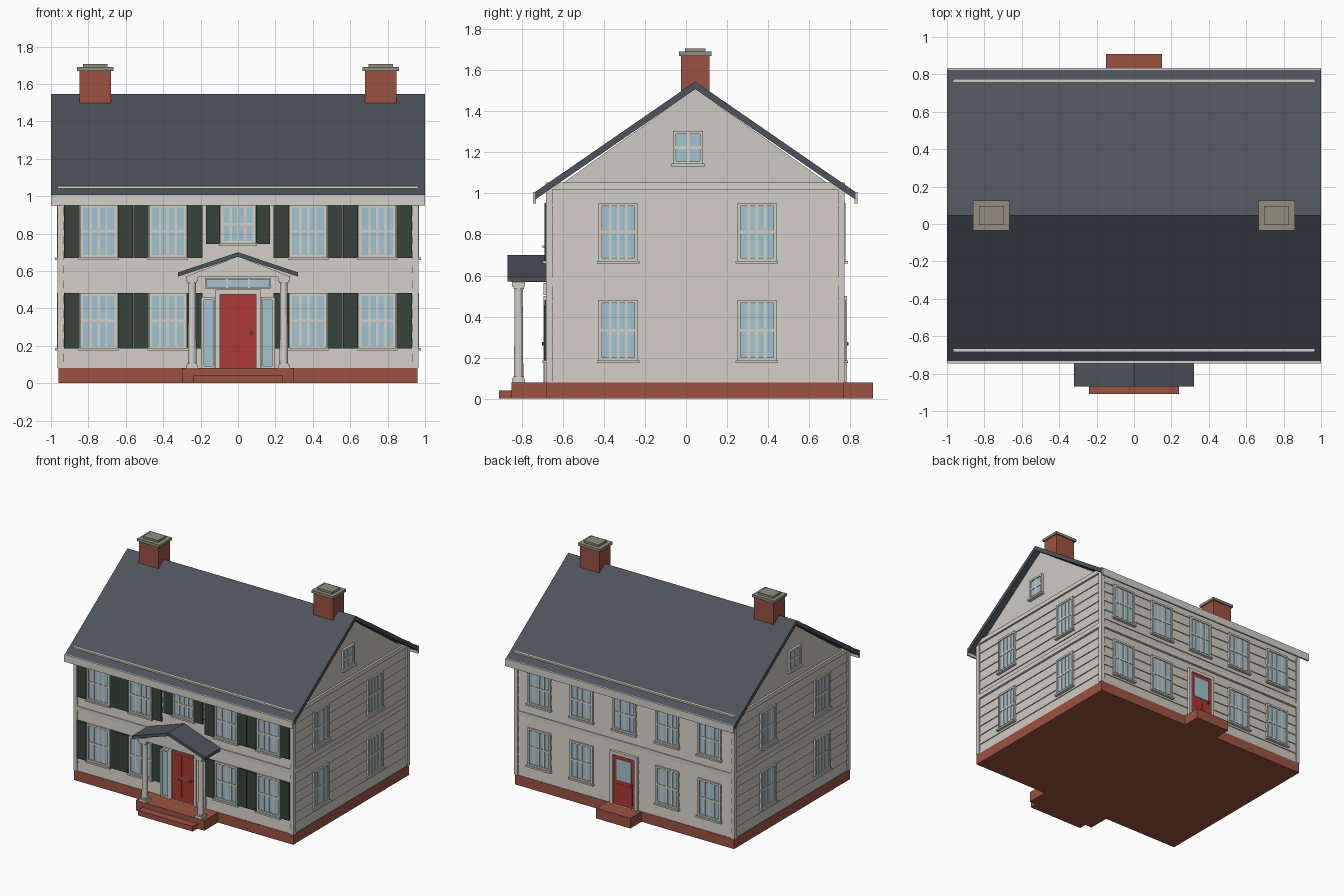
import bpy, bmesh
from math import pi
from mathutils import Matrix, Vector

cube = bpy.data.objects.get("Cube")
if cube:
    bpy.data.objects.remove(cube, do_unlink=True)


def material(name, rgb):
    col = [((c / 255 + 0.055) / 1.055) ** 2.4 for c in rgb] + [1]
    m = bpy.data.materials.new(name)
    m.use_nodes = True
    m.diffuse_color = col
    bsdf = next(n for n in m.node_tree.nodes if n.type == 'BSDF_PRINCIPLED')
    bsdf.inputs["Base Color"].default_value = col
    bsdf.inputs["Roughness"].default_value = 0.8
    return m


MATS = {
    "siding": material("cream_siding", (206, 202, 193)),
    "trim": material("pale_trim", (212, 208, 200)),
    "slate": material("slate_roof", (77, 82, 92)),
    "glass": material("pale_blue_glass", (163, 195, 209)),
    "green": material("dark_green_paint", (53, 68, 59)),
    "red": material("red_door_paint", (172, 56, 52)),
    "brick": material("red_brick", (156, 82, 66)),
    "stone": material("grey_stone", (146, 141, 126)),
    "brass": material("dark_brass", (120, 95, 50)),
}
parts = {}
WORLD = Matrix.Identity(4)


def mesh_for(name, mat):
    return parts.setdefault((name, mat), bmesh.new())


def box(name, mat, x, y, z, frame=WORLD):
    """Box from (min, max) ranges, placed in a wall frame."""
    size = [b - a for a, b in (x, y, z)]
    mid = [(a + b) / 2 for a, b in (x, y, z)]
    m = frame @ Matrix.Translation(mid) @ Matrix.Diagonal(size + [1])
    bmesh.ops.create_cube(mesh_for(name, mat), size=1, matrix=m)


def prism(name, mat, profile, start, end):
    """Extrude a closed profile of points from start along a vector to end."""
    bm = mesh_for(name, mat)
    start, end = Vector(start), Vector(end)
    face = bm.faces.new([bm.verts.new(Vector(p) + start) for p in profile])
    ext = bmesh.ops.extrude_face_region(bm, geom=[face])["geom"]
    verts = [v for v in ext if isinstance(v, bmesh.types.BMVert)]
    bmesh.ops.translate(bm, verts=verts, vec=end - start)


def cylinder(name, mat, pos, r1, r2, depth, sides, rot=WORLD):
    bmesh.ops.create_cone(mesh_for(name, mat), cap_ends=True, segments=sides, radius1=r1,
                          radius2=r2, depth=depth, matrix=Matrix.Translation(pos) @ rot)


# Main dimensions
HX, YF, YB = 0.95, -0.67, 0.76
YM = (YF + YB) / 2

# Wall frames: local x runs along the wall, local -y points outward
FRONT = Matrix.Translation((0, YF, 0))
BACK = Matrix.Translation((0, YB, 0)) @ Matrix.Rotation(pi, 4, 'Z')
LEFT = Matrix.Translation((HX, 0, 0)) @ Matrix.Rotation(pi / 2, 4, 'Z')
RIGHT = Matrix.Translation((-HX, 0, 0)) @ Matrix.Rotation(-pi / 2, 4, 'Z')

# Brick base, porch floor and steps
box("foundation", "brick", (-0.96, 0.96), (-0.68, 0.77), (0, 0.08))
box("porch_floor", "brick", (-0.3, 0.3), (-0.85, -0.67), (0, 0.08))
box("front_step", "brick", (-0.24, 0.24), (-0.91, -0.84), (0, 0.04))
box("back_step", "brick", (-0.15, 0.15), (0.76, 0.91), (0, 0.08))

# Lapped siding: each board ring tapers inward toward its top
walls = mesh_for("walls", "siding")
BOARDS, Z0, Z1 = 12, 0.08, 1.02
step = (Z1 - Z0) / BOARDS
for i in range(BOARDS):
    ret = bmesh.ops.create_cube(walls, size=1)
    for v in ret["verts"]:
        out = 0.007 if v.co.z < 0 else 0
        v.co = (v.co.x * 2 * (HX + out), YM + v.co.y * (YB - YF + 2 * out),
                Z0 + step * (i + v.co.z + 0.5))

# Gable ends
prism("gables", "siding", [(0, YF, 1.0), (0, YB, 1.0), (0, YM, 1.51)], (-HX, 0, 0), (HX, 0, 0))

# Corner boards, belt course and frieze
for sx in (-1, 1):
    for y in (YF - 0.012, YB - 0.02):
        x = sorted((sx * 0.933, sx * 0.964))
        box("corner_boards", "trim", x, (y, y + 0.032), (0.08, 1.02))
for name, z in (("belt_course", (0.557, 0.59)), ("frieze", (1.02, 1.053))):
    e = 0.015 if name == "frieze" else 0.01
    box(name, "trim", (-HX - e, HX + e), (YF - e, YB + e), z)

# Main roof with fascia boards
ridge, eave, half, t = 1.545, 1.007, 0.78, 0.037
prism("main_roof", "slate",
      [(0, YM - half, eave), (0, YM, ridge), (0, YM + half, eave),
       (0, YM + half, eave - t), (0, YM, ridge - t), (0, YM - half, eave - t)],
      (-1, 0, 0), (1, 0, 0))
for s in (-1, 1):
    y = sorted((YM + s * (half - 0.004), YM + s * (half + 0.01)))
    box("fascia_boards", "trim", (-1, 1), y, (0.95, 1.008))

# Chimneys
for x in (-0.763, 0.763):
    for mat, w, d, z in (("brick", 0.085, 0.07, (1.45, 1.67)),
                         ("stone", 0.097, 0.08, (1.67, 1.69)),
                         ("stone", 0.065, 0.05, (1.69, 1.706))):
        name = "chimney_stacks" if mat == "brick" else "chimney_caps"
        box(name, mat, (x - w, x + w), (YM - d, YM + d), z)
    box("chimney_stacks", "brick", (x - 0.085, x + 0.085), (YM - 0.07, YM + 0.07), (1.495, 1.5))


def border(name, frame, x, z, w, out):
    """Four trim bars around an opening."""
    for a in (x[0], x[1] - w):
        box(name, "trim", (a, a + w), (-out, 0), z, frame)
    for b in (z[0], z[1] - w):
        box(name, "trim", (x[0] + w, x[1] - w), (-out, 0), (b, b + w), frame)


def window(frame, wall, u, z, half_w=0.1, cols=4, shutter=0):
    x = (u - half_w, u + half_w)
    name = wall + "_window"
    border(name + "_frames", frame, x, z, 0.015, 0.018)
    box(name + "_glass", "glass", (x[0] + 0.01, x[1] - 0.01), (-0.01, 0),
        (z[0] + 0.01, z[1] - 0.01), frame)
    for i in range(1, cols):
        c = x[0] + 0.015 + (2 * half_w - 0.03) * i / cols
        box(name + "_bars", "trim", (c - 0.006, c + 0.006), (-0.014, 0), z, frame)
    mid = sum(z) / 2
    box(name + "_bars", "trim", x, (-0.015, 0), (mid - 0.007, mid + 0.007), frame)
    box(name + "_sills", "trim", (x[0] - 0.008, x[1] + 0.008), (-0.028, 0),
        (z[0] - 0.011, z[0] + 0.002), frame)
    if shutter:
        for s in (-1, 1):
            sx = sorted((u + s * (half_w + 0.003), u + s * (half_w + shutter)))
            box("shutters", "green", sx, (-0.02, 0), z, frame)


# Windows on all four walls and in the gables
LOW, HIGH = (0.185, 0.482), (0.67, 0.953)
for z in (LOW, HIGH):
    for u in (-0.745, -0.375, 0.375, 0.745):
        window(FRONT, "front", u, z, shutter=0.084)
        window(BACK, "back", u, z)
    for s in (-1, 1):
        for y in (-0.33, 0.345):
            window(LEFT if s > 0 else RIGHT, "side", y * s, z, 0.095)
window(FRONT, "front", 0, (0.745, 0.953), 0.093, shutter=0.077)
window(BACK, "back", 0, HIGH)
window(LEFT, "gable", 0.01, (1.143, 1.305), 0.073, 2)
window(RIGHT, "gable", -0.01, (1.143, 1.305), 0.073, 2)


def door(frame, name, glazed):
    border(name + "_surround", frame, (-0.12, 0.12), (0.056, 0.5), 0.025, 0.025)
    box(name, "red", (-0.096, 0.096), (-0.014, 0), (0.08, 0.476), frame)
    # Raised panels
    for z in ((0.11, 0.25), (0.28, 0.445)):
        if glazed and z[0] > 0.2:
            box(name + "_glass", "glass", (-0.065, 0.065), (-0.018, 0), z, frame)
            continue
        for c in (-0.042, 0.042):
            box(name + "_panels", "red", (c - 0.03, c + 0.03), (-0.017, 0), z, frame)
    cylinder(name + "_knob", "brass", frame @ Vector((0.072, -0.022, 0.268)), 0.009, 0.009,
             0.02, 10, Matrix.Rotation(pi / 2, 4, 'X'))


door(FRONT, "front_door", False)
door(BACK, "back_door", True)

# Sidelights and transom around the front door
for s in (-1, 1):
    x = sorted((s * 0.122, s * 0.195))
    border("sidelight_frames", FRONT, x, (0.08, 0.457), 0.012, 0.022)
    box("sidelight_glass", "glass", (x[0] + 0.01, x[1] - 0.01), (-0.012, 0), (0.09, 0.447), FRONT)
border("transom_frame", FRONT, (-0.177, 0.177), (0.505, 0.563), 0.008, 0.024)
box("transom_glass", "glass", (-0.172, 0.172), (-0.014, 0), (0.51, 0.558), FRONT)
for x in (-0.058, 0.058):
    box("transom_frame", "trim", (x - 0.005, x + 0.005), (-0.02, 0), (0.51, 0.558), FRONT)

# Portico roof and pediment
prism("portico_roof", "slate",
      [(-0.32, 0, 0.592), (0, 0, 0.7), (0.32, 0, 0.592),
       (0.32, 0, 0.57), (0, 0, 0.676), (-0.32, 0, 0.57)],
      (0, -0.87, 0), (0, -0.665, 0))
prism("pediment", "trim", [(-0.285, 0, 0.568), (0.285, 0, 0.568), (0, 0, 0.678)],
      (0, -0.85, 0), (0, -0.67, 0))

# Portico columns with bases and capitals
for x in (-0.245, 0.245):
    y = -0.815
    cylinder("portico_columns", "trim", (x, y, 0.32), 0.023, 0.019, 0.46, 12)
    for r, z in ((0.032, (0.08, 0.098)), (0.025, (0.098, 0.108)),
                 (0.025, (0.535, 0.547)), (0.032, (0.547, 0.57))):
        box("column_bases_and_capitals", "trim", (x - r, x + r), (y - r, y + r), z)

# Turn the collected meshes into objects
for (name, mat), bm in parts.items():
    bmesh.ops.recalc_face_normals(bm, faces=bm.faces)
    mesh = bpy.data.meshes.new(name)
    bm.to_mesh(mesh)
    bm.free()
    mesh.materials.append(MATS[mat])
    bpy.context.collection.objects.link(bpy.data.objects.new(name, mesh))
